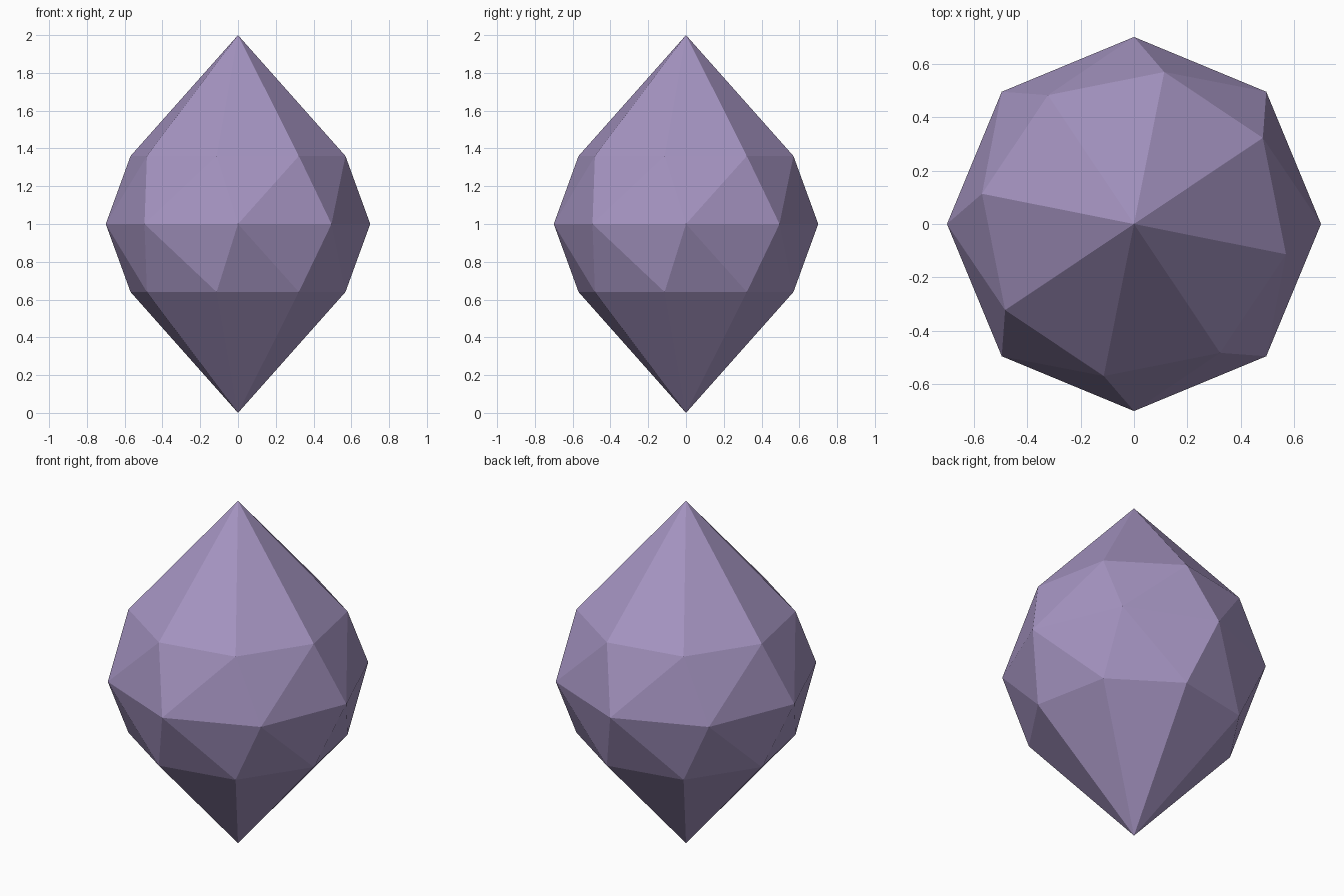
import bpy, bmesh, math

cube = bpy.data.objects.get("Cube")
if cube:
    bpy.data.objects.remove(cube, do_unlink=True)

SIDES = 8
STEP = 2 * math.pi / SIDES
TWIST = -STEP / 4  # shoulder rings are turned a quarter step from the girdle


def make_material(name, color):
    mat = bpy.data.materials.new(name)
    mat.use_nodes = True
    mat.diffuse_color = color
    bsdf = mat.node_tree.nodes["Principled BSDF"]
    bsdf.inputs["Base Color"].default_value = color
    bsdf.inputs["Roughness"].default_value = 0.8
    return mat


def ring(bm, radius, z, turn=0.0):
    return [bm.verts.new((radius * math.cos(i * STEP + turn),
                          radius * math.sin(i * STEP + turn), z))
            for i in range(SIDES)]


bm = bmesh.new()

# Widest ring around the middle
girdle = ring(bm, 0.70, 1.0)

# Upper and lower halves: a faceted band closed by a point
for shoulder_z, tip_z in ((1.36, 2.0), (0.64, 0.0)):
    shoulder = ring(bm, 0.58, shoulder_z, TWIST)
    tip = bm.verts.new((0, 0, tip_z))
    for i in range(SIDES):
        j = (i + 1) % SIDES
        bm.faces.new((girdle[i], shoulder[j], shoulder[i]))
        bm.faces.new((girdle[i], girdle[j], shoulder[j]))
        bm.faces.new((shoulder[i], shoulder[j], tip))

bmesh.ops.recalc_face_normals(bm, faces=bm.faces)

mesh = bpy.data.meshes.new("crystal")
bm.to_mesh(mesh)
bm.free()
mesh.materials.append(make_material("dusty purple", (0.38, 0.30, 0.54, 1)))
crystal = bpy.data.objects.new("crystal", mesh)
bpy.context.collection.objects.link(crystal)
